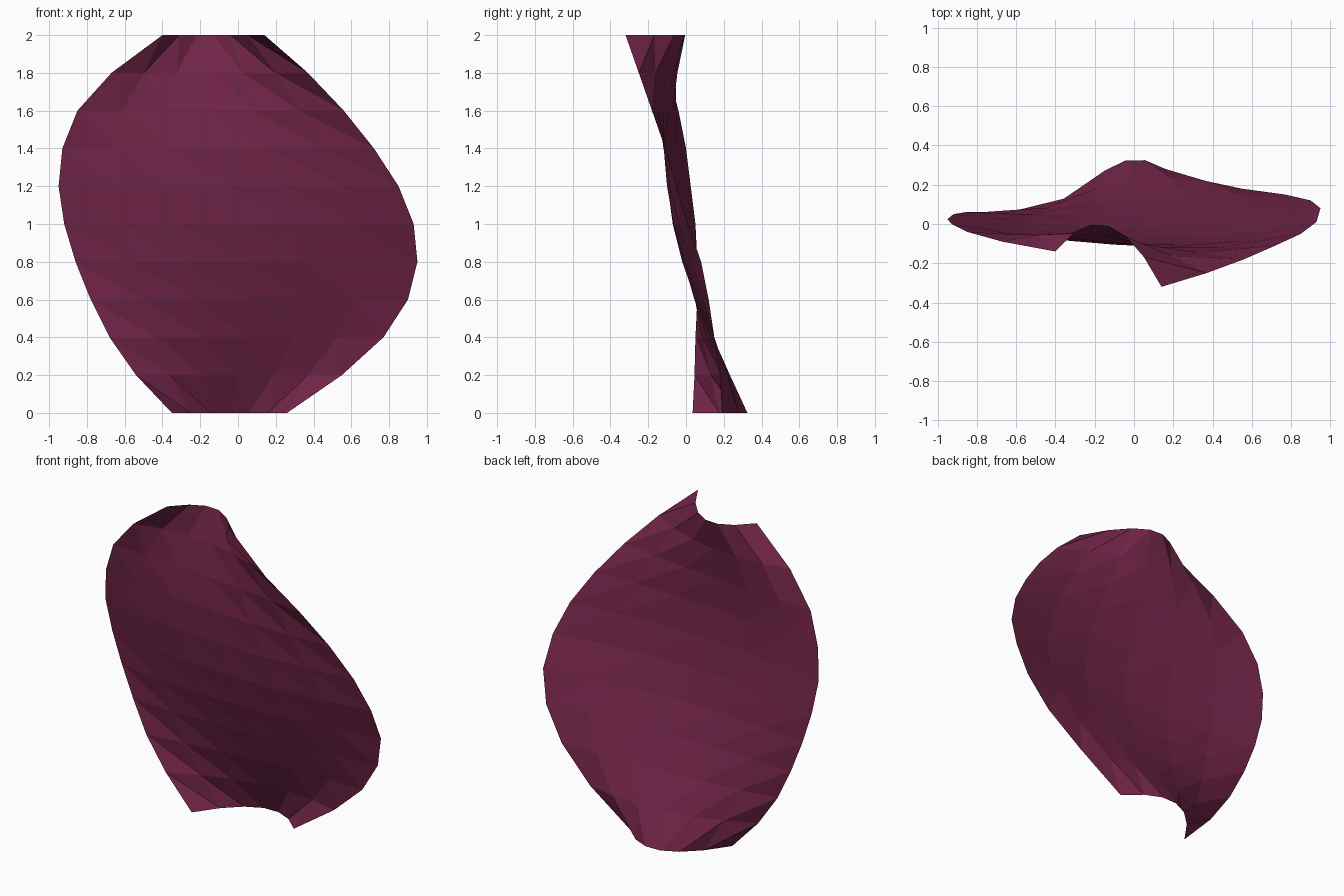
import bpy, bmesh

if "Cube" in bpy.data.objects:
    bpy.data.objects.remove(bpy.data.objects["Cube"])

# One row per 0.2 of height: left edge x, y, right edge x, y, bow of the middle in y
ROWS = [
    (-0.35, 0.035, 0.26, 0.19, 0.21),
    (-0.54, 0.045, 0.55, 0.18, 0.11),
    (-0.68, 0.05, 0.77, 0.15, 0.03),
    (-0.78, 0.06, 0.90, 0.12, -0.04),
    (-0.86, 0.06, 0.95, 0.08, -0.09),
    (-0.92, 0.05, 0.93, 0.01, -0.10),
    (-0.95, 0.025, 0.85, -0.05, -0.085),
    (-0.93, 0.0, 0.72, -0.11, -0.05),
    (-0.85, -0.04, 0.56, -0.18, 0.02),
    (-0.67, -0.09, 0.37, -0.25, 0.11),
    (-0.40, -0.14, 0.14, -0.32, 0.22),
]
COLS = 6

# Twisted petal sheet: every row is a parabola between its two edge points
bm = bmesh.new()
grid = []
for r, (xl, yl, xr, yr, bow) in enumerate(ROWS):
    row = []
    for c in range(COLS + 1):
        u = c / COLS
        y = yl + (yr - yl) * u + bow * 4 * u * (1 - u)
        row.append(bm.verts.new((xl + (xr - xl) * u, y, r * 0.2)))
    grid.append(row)

# Triangles run diagonally from upper left to lower right
for lo, hi in zip(grid, grid[1:]):
    for c in range(COLS):
        bm.faces.new((lo[c], lo[c + 1], hi[c]))
        bm.faces.new((lo[c + 1], hi[c + 1], hi[c]))

mesh = bpy.data.meshes.new("petal")
bm.to_mesh(mesh)
bm.free()
petal = bpy.data.objects.new("petal", mesh)
bpy.context.collection.objects.link(petal)

mat = bpy.data.materials.new("dark wine red")
mat.diffuse_color = (0.168, 0.0185, 0.065, 1)
mat.use_nodes = True
mat.node_tree.nodes["Principled BSDF"].inputs["Base Color"].default_value = mat.diffuse_color
mesh.materials.append(mat)
